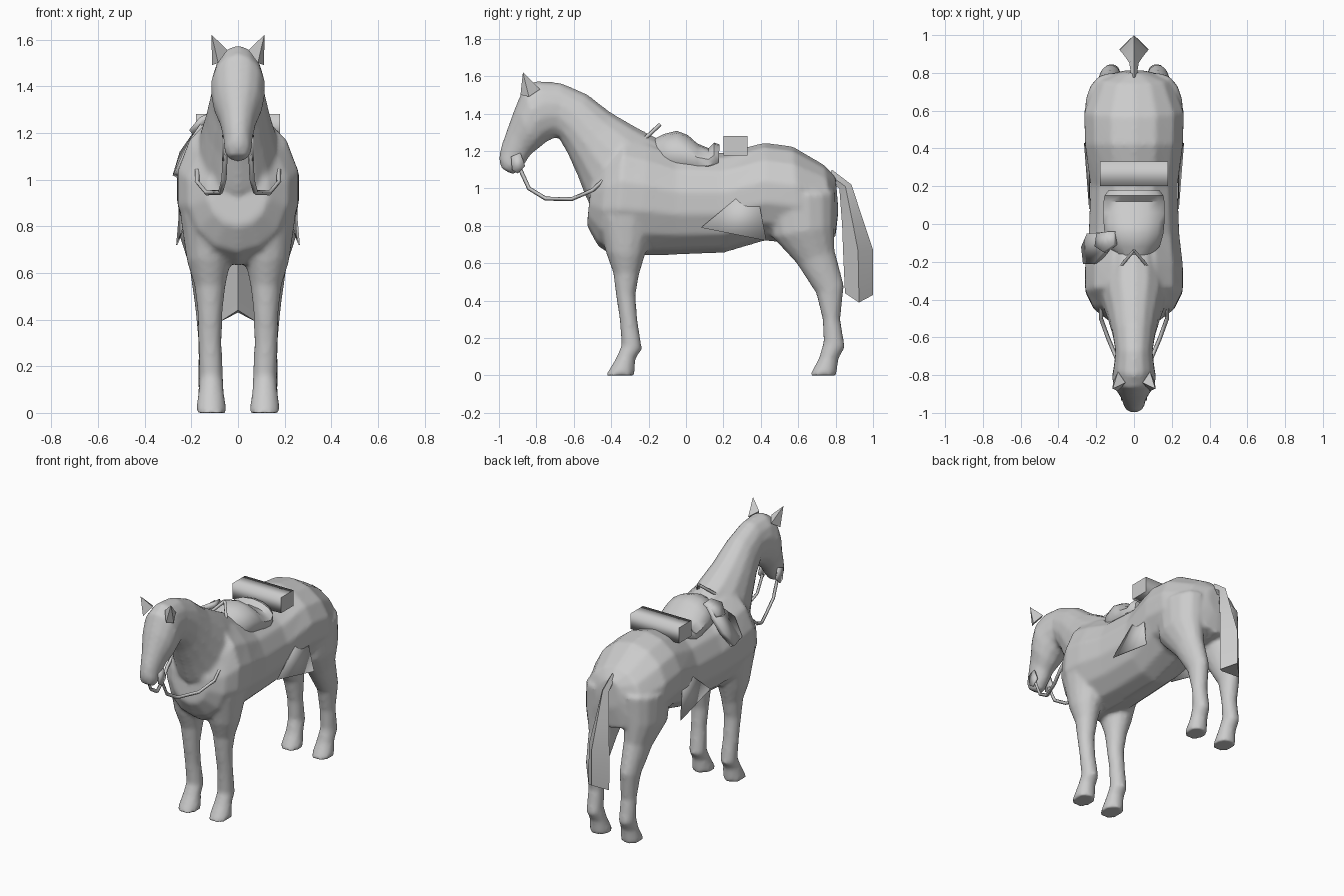
import bpy
import bmesh
from math import cos, sin, pi
from mathutils import Vector

default_cube = bpy.data.objects.get("Cube")
if default_cube:
    bpy.data.objects.remove(default_cube, do_unlink=True)

GREY = (0.6, 0.6, 0.6, 1.0)
grey = bpy.data.materials.new("plain grey")
grey.use_nodes = True
grey.diffuse_color = GREY
grey.node_tree.nodes["Principled BSDF"].inputs["Base Color"].default_value = GREY


def add_object(name, bm, angle=0.7):
    """Turn a bmesh into a smooth-by-angle object."""
    bmesh.ops.recalc_face_normals(bm, faces=bm.faces)
    mesh = bpy.data.meshes.new(name)
    bm.to_mesh(mesh)
    bm.free()
    mesh.materials.append(grey)
    obj = bpy.data.objects.new(name, mesh)
    bpy.context.collection.objects.link(obj)
    bpy.ops.object.select_all(action="DESELECT")
    obj.select_set(True)
    bpy.context.view_layer.objects.active = obj
    bpy.ops.object.shade_smooth_by_angle(angle=angle)
    return obj


def loft(bm, sections, side=1, sides=14):
    """Skin oval sections: (y, z) of one edge, (y, z) of the other, half width, x centre."""
    rings = []
    for y1, z1, y2, z2, width, *centre in sections:
        a, b = Vector((0, y1, z1)), Vector((0, y2, z2))
        x = side * centre[0] if centre else 0
        ring = []
        for i in range(sides):
            t = 2 * pi * i / sides
            p = (a + b) / 2 + (a - b) / 2 * cos(t)
            p.x = x + width * sin(t)
            ring.append(bm.verts.new(p))
        rings.append(ring)
    for r, s in zip(rings, rings[1:]):
        for i in range(sides):
            j = (i + 1) % sides
            bm.faces.new((r[i], r[j], s[j], s[i]))
    bm.faces.new(rings[0])
    bm.faces.new(rings[-1])
    return rings


def panel(name, points, thickness):
    """Flat plate from an outline, thickened evenly."""
    bm = bmesh.new()
    bm.faces.new([bm.verts.new(p) for p in points])
    obj = add_object(name, bm)
    solid = obj.modifiers.new("thickness", "SOLIDIFY")
    solid.thickness = thickness
    solid.offset = 0
    return obj


# Horse: trunk, neck with head, and four legs blended into one skin
trunk = [
    (.80, 1.06, .815, .88, .07),
    (.74, 1.125, .80, .74, .20),
    (.57, 1.225, .62, .70, .27),
    (.42, 1.245, .42, .72, .265),
    (.20, 1.19, .20, .655, .235),
    (-.05, 1.20, -.05, .645, .245),
    (-.20, 1.26, -.25, .64, .265),
    (-.33, 1.30, -.38, .63, .265),
    (-.42, 1.20, -.47, .69, .22),
    (-.50, 1.10, -.53, .80, .13),
]
neck_and_head = [
    (-.12, 1.25, -.42, .80, .17),
    (-.27, 1.33, -.535, .95, .17),
    (-.40, 1.405, -.585, 1.08, .14),
    (-.53, 1.505, -.635, 1.19, .115),
    (-.67, 1.565, -.68, 1.27, .10),
    (-.80, 1.575, -.70, 1.27, .108),
    (-.87, 1.535, -.75, 1.245, .118),
    (-.915, 1.43, -.78, 1.22, .108),
    (-.955, 1.32, -.83, 1.18, .078),
    (-.99, 1.22, -.865, 1.125, .062),
    (-1.0, 1.16, -.90, 1.085, .058),
    (-.99, 1.11, -.93, 1.075, .04),
]
front_leg = [
    (-.47, .85, -.16, .85, .11, .14),
    (-.43, .66, -.22, .64, .095, .125),
    (-.39, .55, -.25, .54, .067, .12),
    (-.375, .43, -.27, .43, .054, .12),
    (-.355, .30, -.26, .30, .05, .12),
    (-.345, .16, -.235, .14, .052, .115),
    (-.375, .09, -.27, .09, .055, .115),
    (-.43, 0, -.275, 0, .068, .115),
]
hind_leg = [
    (.42, .95, .80, .98, .13, .13),
    (.46, .74, .795, .80, .115, .14),
    (.59, .60, .795, .67, .08, .13),
    (.695, .44, .845, .48, .06, .125),
    (.73, .30, .825, .30, .05, .12),
    (.735, .18, .85, .15, .05, .12),
    (.71, .09, .815, .09, .055, .115),
    (.66, 0, .805, 0, .068, .115),
]
bm = bmesh.new()
loft(bm, trunk)
loft(bm, neck_and_head)
for side in (1, -1):
    loft(bm, front_leg, side)
    loft(bm, hind_leg, side)
horse = add_object("horse_body", bm)
remesh = horse.modifiers.new("one skin", "REMESH")
remesh.mode = "VOXEL"
remesh.voxel_size = 0.014
remesh.use_smooth_shade = True
blend = horse.modifiers.new("blend joints", "SMOOTH")
blend.factor = 0.5
blend.iterations = 4

# Tail: kite-shaped section whose side corners hang lowest
bm = bmesh.new()
rings = loft(bm, [
    (.78, 1.10, .76, 1.04, .012),
    (.885, 1.02, .82, 1.0, .025),
    (.95, .82, .835, .80, .052),
    (1.0, .67, .84, .66, .075),
    (1.0, .43, .85, .44, .078),
], sides=4)
for v in rings[-1]:
    if abs(v.co.x) > 0.01:
        v.co.z -= 0.045
add_object("tail", bm)

# Saddle seat with raised front and low back rim
bm = bmesh.new()
loft(bm, [
    (-.20, 1.25, -.16, 1.10, .07),
    (-.12, 1.29, -.12, 1.06, .14),
    (-.05, 1.308, -.05, 1.05, .16),
    (.01, 1.285, .01, 1.05, .165),
    (.06, 1.24, .06, 1.05, .165),
    (.12, 1.215, .12, 1.06, .165),
    (.15, 1.245, .15, 1.07, .16),
    (.18, 1.235, .17, 1.08, .14),
])
add_object("saddle", bm)

# Bedroll: long sides shaded round, ends flat
bm = bmesh.new()
bmesh.ops.create_cube(bm, size=1)
for v in bm.verts:
    v.co = (v.co.x * .36, .265 + v.co.y * .13, 1.228 + v.co.z * .105)
roll = add_object("bedroll", bm, angle=pi)
for face in roll.data.polygons:
    face.use_smooth = abs(face.normal.x) < 0.5

# Bag hanging on the right flank, with its flap
bag = [(-.13, -.04, 1.26), (-.12, -.11, 1.27), (-.20, -.21, 1.15),
       (-.255, -.21, 1.03), (-.265, -.12, 1.01), (-.235, -.05, 1.11)]
panel("saddle_bag", bag, 0.035)
flap = [(-.10, -.04, 1.275), (-.10, -.11, 1.28), (-.155, -.15, 1.255),
        (-.20, -.12, 1.20), (-.19, -.05, 1.21)]
panel("bag_flap", flap, 0.03)

rein_path = [(.055, -.89, 1.11), (.06, -.84, 1.0), (.075, -.75, .945),
             (.135, -.61, .943), (.175, -.50, .99), (.172, -.38, 1.10),
             (.11, -.27, 1.22), (.0, -.14, 1.34)]
for side, label in ((1, "left"), (-1, "right")):
    # Ear: small leaning four-sided point
    bm = bmesh.new()
    base = [bm.verts.new((side * x, y, z)) for x, y, z in
            ((.112, -.84, 1.49), (.085, -.885, 1.50),
             (.045, -.84, 1.555), (.085, -.78, 1.53))]
    tip = bm.verts.new((side * .113, -.872, 1.62))
    bm.faces.new(base)
    for i in range(4):
        bm.faces.new((base[i], base[(i + 1) % 4], tip))
    add_object(label + "_ear", bm)

    # Blanket corner standing off the flank
    panel(label + "_blanket_corner",
          [(side * .235, .08, .79), (side * .235, .37, 1.03), (side * .262, .43, .72)],
          0.006)

    # Bit plate beside the mouth
    panel(label + "_bit",
          [(side * .064, y, z) for y, z in
           ((-.935, 1.17), (-.885, 1.19), (-.86, 1.12), (-.90, 1.08), (-.93, 1.10))],
          0.01)

    # Rein: thin strap swept along its path
    curve = bpy.data.curves.new(label + "_rein", "CURVE")
    curve.dimensions = "3D"
    curve.bevel_depth = 0.011
    curve.bevel_resolution = 0
    curve.use_fill_caps = True
    spline = curve.splines.new("POLY")
    spline.points.add(len(rein_path) - 1)
    for point, (x, y, z) in zip(spline.points, rein_path):
        point.co = (side * x, y, z, 1)
    curve.materials.append(grey)
    rein = bpy.data.objects.new(label + "_rein", curve)
    bpy.context.collection.objects.link(rein)
    bpy.ops.object.select_all(action="DESELECT")
    rein.select_set(True)
    bpy.context.view_layer.objects.active = rein
    bpy.ops.object.convert(target="MESH")
